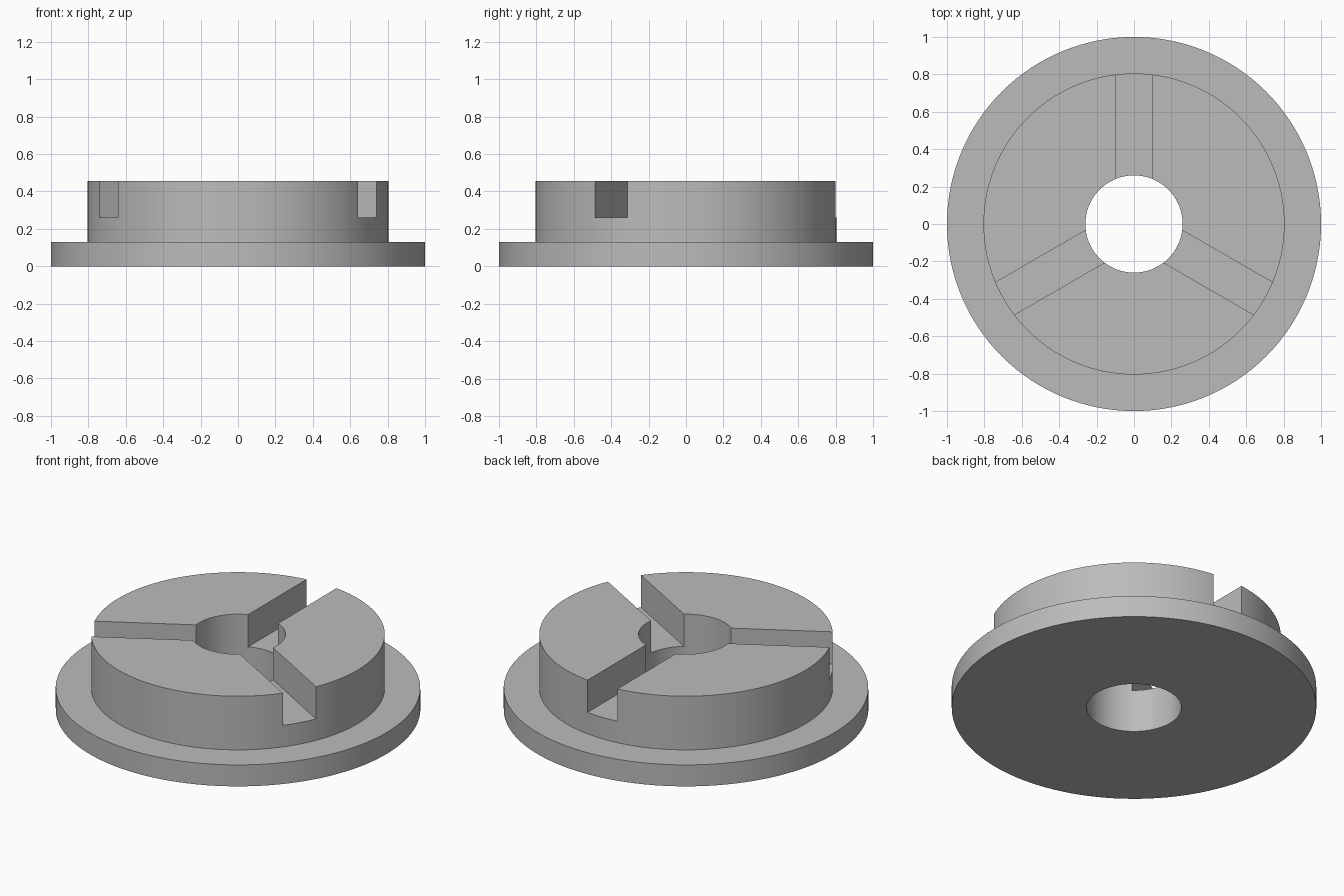
import bpy
import bmesh
import math
from mathutils import Matrix, Vector

if "Cube" in bpy.data.objects:
    bpy.data.objects.remove(bpy.data.objects["Cube"], do_unlink=True)

BORE, HUB, FLANGE = 0.26, 0.805, 1.0
FLANGE_TOP, SLOT_FLOOR, HUB_TOP = 0.13, 0.26, 0.455
SLOT_WIDTH = 0.2
SEGMENTS = 128


def make_object(name, bm):
    bmesh.ops.recalc_face_normals(bm, faces=bm.faces)
    mesh = bpy.data.meshes.new(name)
    bm.to_mesh(mesh)
    bm.free()
    obj = bpy.data.objects.new(name, mesh)
    bpy.context.collection.objects.link(obj)
    return obj


# Plain grey metal
grey = bpy.data.materials.new("grey_metal")
grey.use_nodes = True
colour = (0.5, 0.5, 0.5, 1)
grey.diffuse_color = colour
grey.node_tree.nodes["Principled BSDF"].inputs["Base Color"].default_value = colour

# Flange, hub and bore turned from one closed profile
profile = [(BORE, 0), (FLANGE, 0), (FLANGE, FLANGE_TOP),
           (HUB, FLANGE_TOP), (HUB, HUB_TOP), (BORE, HUB_TOP)]
bm = bmesh.new()
verts = [bm.verts.new((r, 0, z)) for r, z in profile]
edges = [bm.edges.new((a, b)) for a, b in zip(verts, verts[1:] + verts[:1])]
bmesh.ops.spin(bm, geom=verts + edges, cent=(0, 0, 0), axis=(0, 0, 1),
               angle=math.tau, steps=SEGMENTS, use_merge=True)
bmesh.ops.remove_doubles(bm, verts=bm.verts, dist=0.0001)
body = make_object("slotted_flange_hub", bm)
body.data.materials.append(grey)

bpy.context.view_layer.objects.active = body
body.select_set(True)

# Three radial slots across the top of the hub
for angle in (90, 210, 330):
    bm = bmesh.new()
    bmesh.ops.create_cube(bm, size=1)
    bmesh.ops.scale(bm, vec=Vector((0.85, SLOT_WIDTH, 0.4)), verts=bm.verts)
    bmesh.ops.translate(bm, vec=Vector((0.575, 0, SLOT_FLOOR + 0.2)), verts=bm.verts)
    bmesh.ops.transform(bm, matrix=Matrix.Rotation(math.radians(angle), 4, "Z"),
                        verts=bm.verts)
    cutter = make_object("slot_cutter", bm)
    cutter.hide_render = True
    cutter.data.materials.append(grey)
    cut = body.modifiers.new("slot", "BOOLEAN")
    cut.operation = "DIFFERENCE"
    cut.solver = "EXACT"
    cut.object = cutter
    bpy.ops.object.modifier_apply(modifier=cut.name)
    bpy.data.objects.remove(cutter, do_unlink=True)

# Smooth round walls with crisp edges
bpy.ops.object.shade_smooth_by_angle(angle=math.radians(30))
